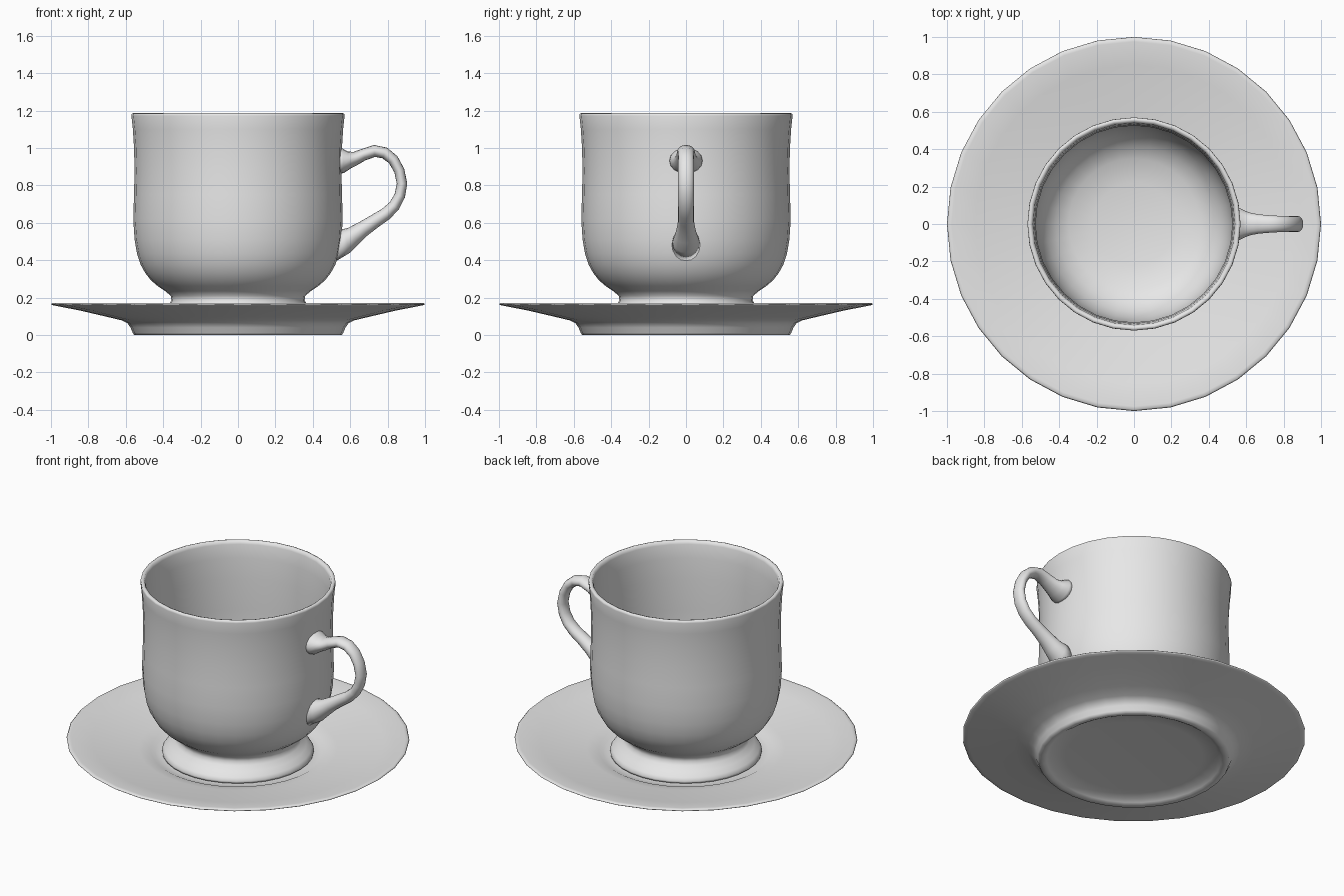
import bpy, bmesh, math
from mathutils import Vector

china = bpy.data.materials.new("grey china")
china.diffuse_color = (0.8, 0.8, 0.8, 1)


def finish(bm, name):
    bmesh.ops.recalc_face_normals(bm, faces=bm.faces)
    me = bpy.data.meshes.new(name)
    bm.to_mesh(me)
    bm.free()
    ob = bpy.data.objects.new(name, me)
    bpy.context.collection.objects.link(ob)
    me.materials.append(china)
    for p in me.polygons:
        p.use_smooth = True
    return ob


def bridge(bm, rings):
    n = len(rings[0])
    for a, b in zip(rings, rings[1:]):
        for i in range(n):
            j = (i + 1) % n
            bm.faces.new((a[i], a[j], b[j], b[i]))


def lathe(name, profile, n=32):
    """Revolve (radius, z) points; both profile ends close on the axis."""
    bm = bmesh.new()
    rings = [[bm.verts.new((r * math.cos(2 * math.pi * i / n), r * math.sin(2 * math.pi * i / n), z))
              for i in range(n)] for r, z in profile[1:-1]]
    bridge(bm, rings)
    for ring, (r, z) in ((rings[0], profile[0]), (rings[-1], profile[-1])):
        c = bm.verts.new((0, 0, z))
        for i in range(n):
            bm.faces.new((ring[i], ring[(i + 1) % n], c))
    return finish(bm, name)


# Saucer: recessed base, foot ring, sloping rim, shallow well
lathe("saucer", [
    (0, .03), (.40, .028), (.49, .022), (.51, .008), (.525, 0), (.555, 0), (.563, .012),
    (.575, .04), (.59, .062), (.62, .078), (.70, .097), (.85, .132), (.97, .155), (.993, .16),
    (1.0, .165), (.993, .171), (.975, .172), (.85, .149), (.70, .122), (.58, .104),
    (.51, .093), (.485, .08), (.44, .077), (0, .077)])

# Cup: hollow foot, rounded bowl, slightly flared thin wall
lathe("cup", [
    (0, .195), (.25, .195), (.32, .18), (.36, .14), (.40, .09), (.425, .078), (.442, .082),
    (.444, .095), (.43, .115), (.40, .138), (.37, .163), (.356, .185), (.36, .21), (.39, .235),
    (.43, .262), (.465, .292), (.495, .33), (.52, .375), (.54, .435), (.553, .51), (.56, .62),
    (.556, .75), (.553, .88), (.556, 1.0), (.562, 1.10), (.570, 1.172), (.568, 1.183),
    (.558, 1.187), (.546, 1.183), (.540, 1.165), (.532, 1.08), (.526, .95), (.526, .75),
    (.528, .6), (.52, .5), (.502, .42), (.47, .355), (.42, .30), (.35, .262), (.22, .238), (0, .23)])

# Handle: sections (x, z, half thickness, half width) along a loop
SECTIONS = [
    (.535, .932, .072, .090), (.562, .932, .066, .087), (.595, .936, .046, .070),
    (.63, .945, .036, .058), (.67, .964, .032, .051), (.73, .984, .032, .046),
    (.785, .973, .031, .043), (.83, .937, .029, .042), (.862, .88, .028, .042),
    (.877, .81, .028, .042), (.865, .745, .029, .042), (.835, .69, .031, .042),
    (.79, .647, .034, .042), (.73, .608, .037, .043), (.67, .568, .042, .050),
    (.62, .532, .051, .060), (.58, .503, .066, .071), (.537, .48, .087, .076)]
bm = bmesh.new()
rings = []
for k, (x, z, h, w) in enumerate(SECTIONS):
    a, b = SECTIONS[max(k - 1, 0)], SECTIONS[min(k + 1, len(SECTIONS) - 1)]
    t = Vector((b[0] - a[0], 0, b[1] - a[1])).normalized()
    if k == len(SECTIONS) - 1:      # last section lies along the cup wall
        t = Vector((-1, 0, .17)).normalized()
    elif k == len(SECTIONS) - 2:
        t = Vector((-1, 0, -.3)).normalized()
    nrm = Vector((-t.z, 0, t.x))
    rings.append([bm.verts.new(Vector((x, 0, z)) + nrm * (h * math.cos(u)) + Vector((0, w * math.sin(u), 0)))
                  for u in (2 * math.pi * i / 16 for i in range(16))])
bridge(bm, rings)
bm.faces.new(rings[0])
bm.faces.new(rings[-1])
finish(bm, "handle")
